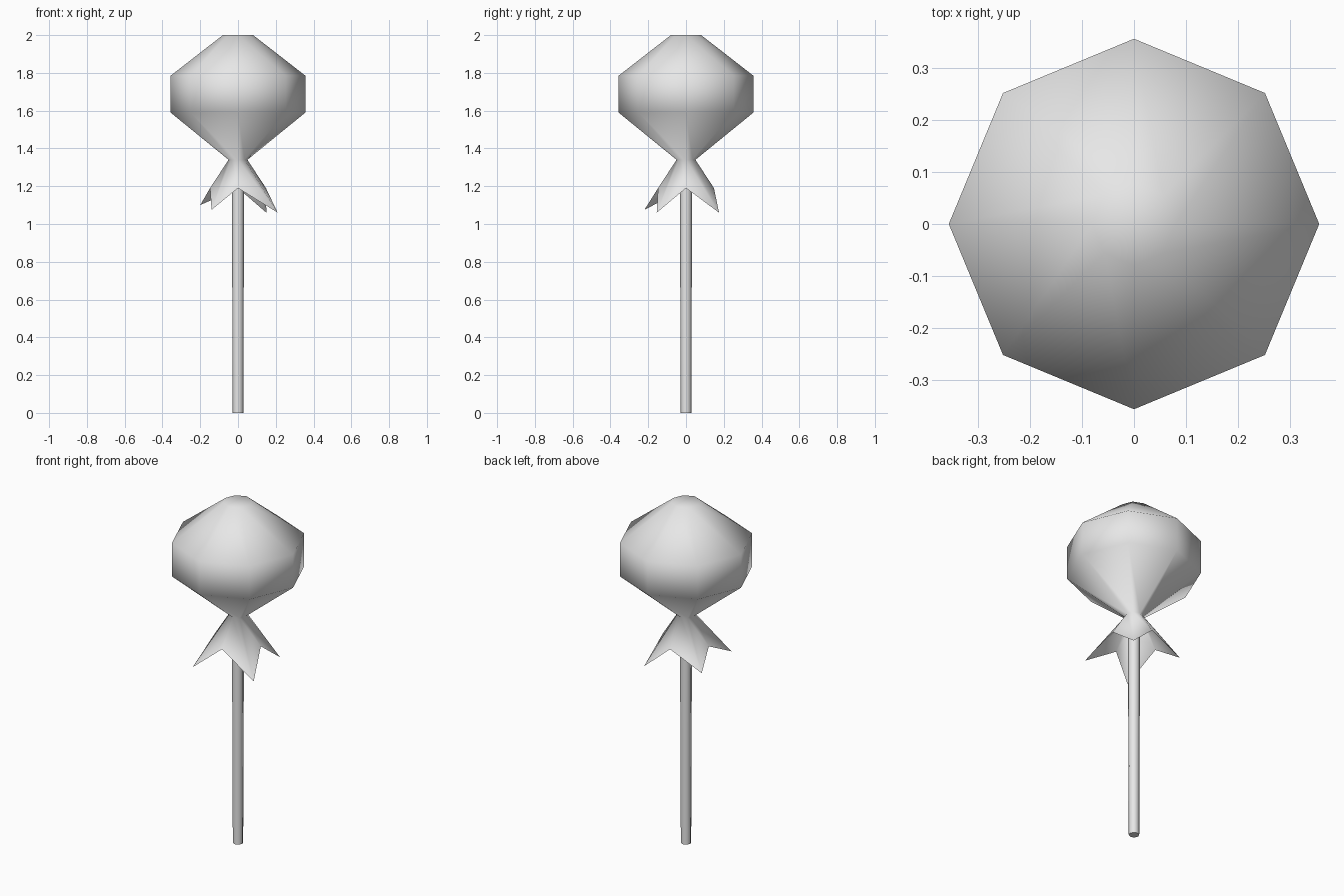
import bpy
import bmesh
from math import cos, sin, radians, pi

cube = bpy.data.objects.get("Cube")
if cube:
    bpy.data.objects.remove(cube, do_unlink=True)

SIDES = 8
grey = bpy.data.materials.new("pale_grey")
grey.use_nodes = True
grey.diffuse_color = (0.8, 0.8, 0.8, 1)
grey.node_tree.nodes["Principled BSDF"].inputs["Base Color"].default_value = (0.8, 0.8, 0.8, 1)


def circle(radius, z):
    return [(radius * cos(2 * pi * i / SIDES), radius * sin(2 * pi * i / SIDES), z)
            for i in range(SIDES)]


def loft(name, rings, cap_first=False, cap_last=False):
    """Skin rings of points from top to bottom."""
    bm = bmesh.new()
    loops = [[bm.verts.new(p) for p in ring] for ring in rings]
    for upper, lower in zip(loops, loops[1:]):
        for i in range(SIDES):
            j = (i + 1) % SIDES
            bm.faces.new((upper[i], lower[i], lower[j], upper[j]))
    if cap_first:
        bm.faces.new(loops[0])
    if cap_last:
        bm.faces.new(loops[-1][::-1])
    mesh = bpy.data.meshes.new(name)
    bm.to_mesh(mesh)
    bm.free()
    mesh.materials.append(grey)
    obj = bpy.data.objects.new(name, mesh)
    bpy.context.collection.objects.link(obj)
    return obj


def shade(obj, angle):
    bpy.ops.object.select_all(action='DESELECT')
    obj.select_set(True)
    bpy.context.view_layer.objects.active = obj
    bpy.ops.object.shade_smooth_by_angle(angle=radians(angle))


# Ragged wrapper hem: valleys on the axes, uneven points on the diagonals
tips = [(0.15, 0.175, 1.06), (-0.2, 0.14, 1.1),
        (-0.14, -0.22, 1.075), (0.21, -0.155, 1.06)]
valleys = circle(0.148, 1.19)[::2]
hem = [p for pair in zip(valleys, tips) for p in pair]

# Wrapped sweet: faceted head, pinched neck and open skirt
profile = [(0.08, 2.0), (0.357, 1.785), (0.357, 1.59), (0.05, 1.34)]
wrapper = loft("wrapped_sweet", [circle(r, z) for r, z in profile] + [hem], cap_first=True)
shade(wrapper, 180)

# Slightly tapered stick
stick = loft("stick", [circle(0.033, 1.36), circle(0.028, 0)], cap_first=True, cap_last=True)
shade(stick, 60)
